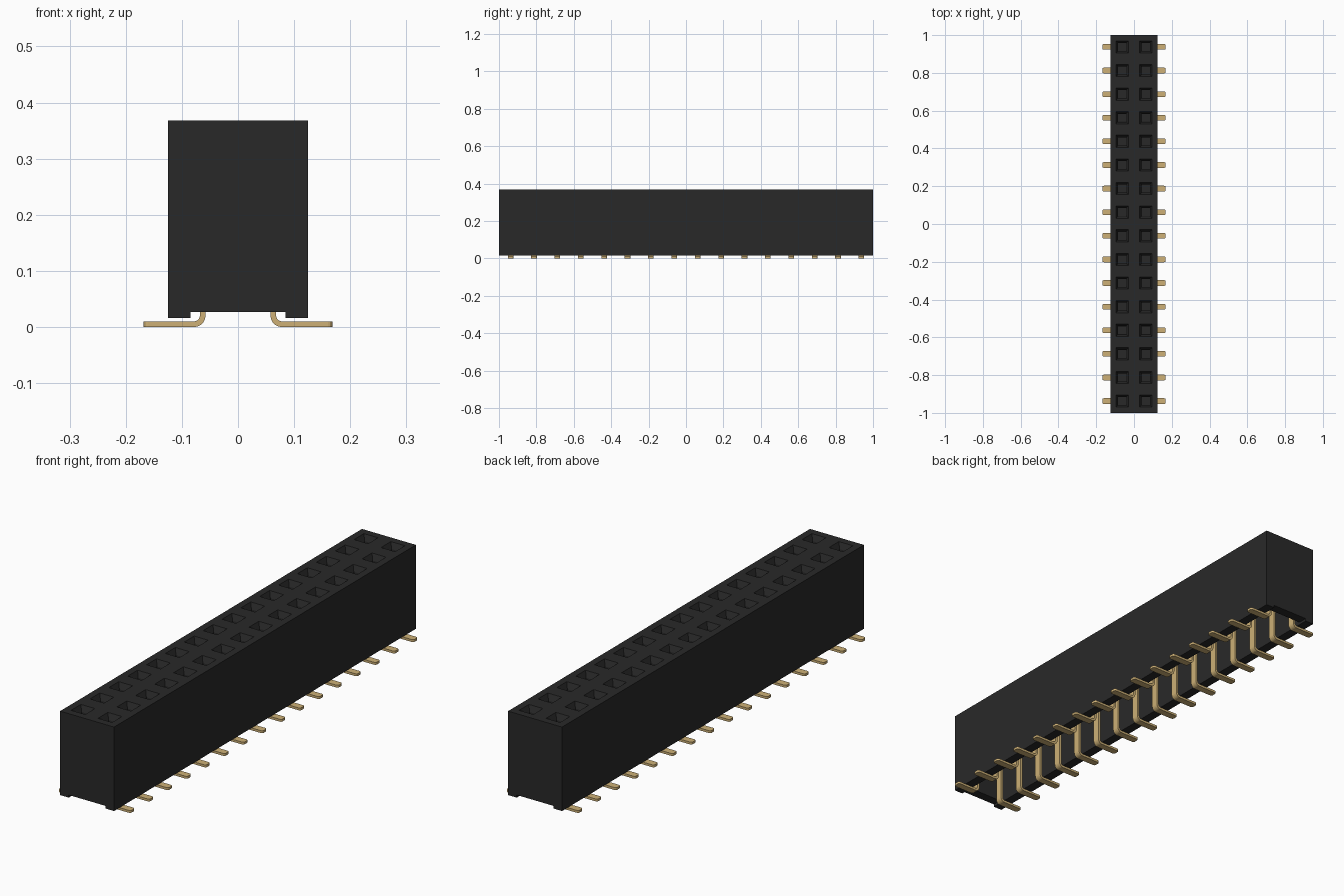
import bpy, bmesh, math

cube = bpy.data.objects.get("Cube")
if cube:
    bpy.data.objects.remove(cube, do_unlink=True)

PITCH, ROWS = 0.125, 16
HALF_W, HALF_L = 0.125, 1.0
TOP, BASE, RAIL_BASE = 0.368, 0.027, 0.016


def material(name, rgb):
    m = bpy.data.materials.new(name)
    m.use_nodes = True
    m.diffuse_color = (*rgb, 1)
    bsdf = next(n for n in m.node_tree.nodes if n.type == 'BSDF_PRINCIPLED')
    bsdf.inputs["Base Color"].default_value = (*rgb, 1)
    return m


def finish(bm, name, mat):
    bmesh.ops.recalc_face_normals(bm, faces=bm.faces[:])
    me = bpy.data.meshes.new(name)
    bm.to_mesh(me)
    bm.free()
    me.materials.append(mat)
    ob = bpy.data.objects.new(name, me)
    bpy.context.collection.objects.link(ob)
    return ob


black = material("black plastic", (0.022, 0.022, 0.022))
gold = material("gold metal", (0.61, 0.434, 0.181))

# Housing: a grid of cells forms the top, its border drops to form the walls
bm = bmesh.new()
bmesh.ops.create_grid(bm, x_segments=2, y_segments=ROWS, size=1)
for v in bm.verts:
    v.co = (v.co.x * HALF_W, v.co.y * HALF_L, TOP)
cells = bm.faces[:]
border = [e for e in bm.edges if e.is_boundary]
walls = bmesh.ops.extrude_edge_only(bm, edges=border)["geom"]
for v in walls:
    if isinstance(v, bmesh.types.BMVert):
        v.co.z = BASE

# Underside: closed, then hollowed into a long channel for the contacts
rim = [e for e in bm.edges if e.is_boundary]
bottom = bmesh.ops.contextual_create(bm, geom=rim)["faces"]
bmesh.ops.recalc_face_normals(bm, faces=bm.faces[:])
bmesh.ops.inset_region(bm, faces=bottom, thickness=0.04, use_even_offset=True)
lifted = bmesh.ops.extrude_face_region(bm, geom=bottom)["geom"]
for v in lifted:
    if isinstance(v, bmesh.types.BMVert):
        v.co.z = 0.2
bmesh.ops.delete(bm, geom=[f for f in bottom if f.is_valid], context='FACES')

# Socket holes: opening, tapered lead-in, straight shaft
for thickness, depth in ((0.030, 0), (0.011, -0.025), (0.0005, -0.11)):
    bmesh.ops.inset_individual(bm, faces=cells, thickness=thickness,
                               depth=depth, use_even_offset=True)
finish(bm, "housing", black)

# Standoff rails along both lower edges
bm = bmesh.new()
bmesh.ops.create_cube(bm, size=1)
for v in bm.verts:
    v.co = (0.105 + v.co.x * 0.04, v.co.y * 2 * HALF_L,
            BASE if v.co.z > 0 else RAIL_BASE)
rail = finish(bm, "standoff_rails", black)
rail.modifiers.new("both_sides", 'MIRROR')

# Contact: bent strip running down from the channel and out to a flat foot
T, R_OUT, X_IN, TIP = 0.010, 0.020, 0.058, 0.168
arc = [math.radians(180 + 90 * i / 6) for i in range(7)]
cx, cz = X_IN + R_OUT, R_OUT
outer = [(cx + R_OUT * math.cos(a), cz + R_OUT * math.sin(a)) for a in arc]
inner = [(cx + (R_OUT - T) * math.cos(a), cz + (R_OUT - T) * math.sin(a))
         for a in reversed(arc)]
profile = ([(X_IN, 0.2)] + outer + [(TIP, 0), (TIP, T)] + inner
           + [(X_IN + T, 0.2)])
bm = bmesh.new()
y0 = -HALF_L + PITCH / 2
side = bm.faces.new([bm.verts.new((x, y0 - 0.015, z)) for x, z in profile])
for v in bmesh.ops.extrude_face_region(bm, geom=[side])["geom"]:
    if isinstance(v, bmesh.types.BMVert):
        v.co.y = y0 + 0.015
# Rounded corners at the foot tip
tip_edges = [e for e in bm.edges
             if all(v.co.x > TIP - 1e-4 for v in e.verts)
             and abs(e.verts[0].co.z - e.verts[1].co.z) > T / 2]
bmesh.ops.bevel(bm, geom=tip_edges, offset=0.008, segments=3,
                profile=0.5, affect='EDGES')
pins = finish(bm, "contact_pins", gold)
rows = pins.modifiers.new("rows", 'ARRAY')
rows.count = ROWS
rows.use_relative_offset = False
rows.use_constant_offset = True
rows.constant_offset_displace = (0, PITCH, 0)
pins.modifiers.new("both_sides", 'MIRROR')
